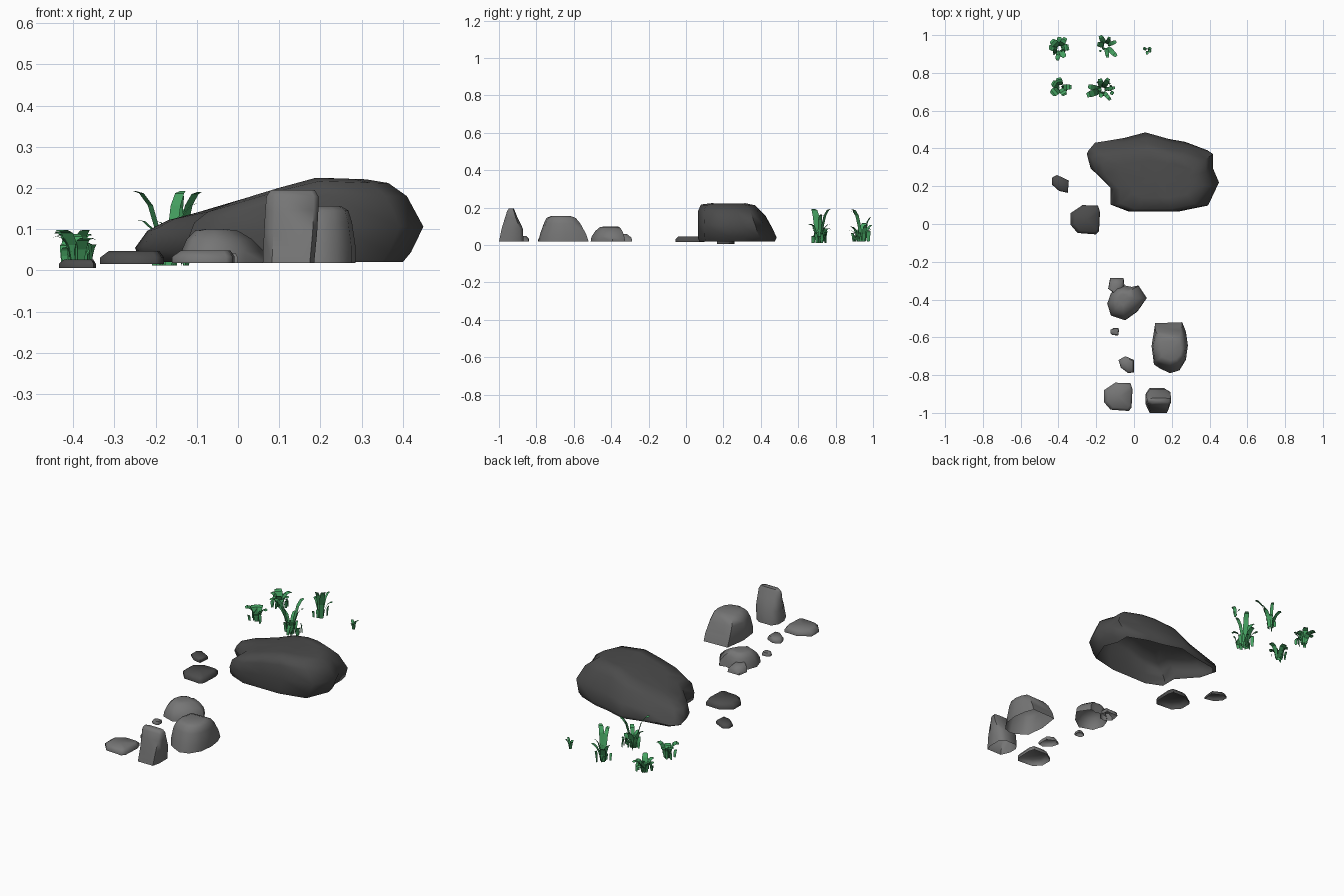
import bpy, bmesh, math, random
from mathutils import Vector

if "Cube" in bpy.data.objects:
    bpy.data.objects.remove(bpy.data.objects["Cube"])

random.seed(4)


def material(name, rgb):
    m = bpy.data.materials.new(name)
    m.diffuse_color = (*rgb, 1)
    m.use_nodes = True
    m.node_tree.nodes["Principled BSDF"].inputs["Base Color"].default_value = m.diffuse_color
    return m


DARK = material("dark_stone", (0.07, 0.07, 0.07))
GREY = material("grey_stone", (0.18, 0.18, 0.18))
GREEN = material("leaf_green", (0.06, 0.36, 0.12))


def finish(name, bm, mat, smooth):
    me = bpy.data.meshes.new(name)
    bm.to_mesh(me)
    bm.free()
    me.materials.append(mat)
    ob = bpy.data.objects.new(name, me)
    bpy.context.collection.objects.link(ob)
    if smooth:
        bpy.ops.object.select_all(action='DESELECT')
        ob.select_set(True)
        bpy.context.view_layer.objects.active = ob
        bpy.ops.object.shade_smooth_by_angle(angle=math.radians(60))
    return ob


def rock(name, mat, outline, levels, height=None):
    """Open-bottomed shell: the outline is fitted to each level (z, x0, x1, y0, y1)."""
    bm = bmesh.new()
    xs, ys = [p[0] for p in outline], [p[1] for p in outline]
    ax, bx, ay, by = min(xs), max(xs), min(ys), max(ys)
    zf = lambda z, x: z if height is None else 0.02 + z * (height(x) - 0.02)
    rings = []
    for z, x0, x1, y0, y1 in levels:
        ring = []
        for px, py in outline:
            x = x0 + (px - ax) / (bx - ax) * (x1 - x0)
            y = y0 + (py - ay) / (by - ay) * (y1 - y0)
            ring.append(bm.verts.new((x, y, zf(z, x))))
        rings.append(ring)
    n = len(outline)
    for a, b in zip(rings, rings[1:]):
        for i in range(n):
            j = (i + 1) % n
            bm.faces.new((a[i], a[j], b[j], b[i]))
    z, x0, x1, y0, y1 = levels[-1]
    cx, cy = (x0 + x1) / 2, (y0 + y1) / 2
    c = bm.verts.new((cx, cy, zf(z, cx)))
    for i in range(n):
        bm.faces.new((rings[-1][i], rings[-1][(i + 1) % n], c))
    bmesh.ops.recalc_face_normals(bm, faces=bm.faces)
    return finish(name, bm, mat, True)


# Large sloping boulder, its top following a height profile along x
PROFILE = [(-.25, .10), (-.22, .115), (-.06, .15), (.08, .195), (.19, .225), (.34, .22), (.46, .22)]


def boulder_height(x):
    for (xa, za), (xb, zb) in zip(PROFILE, PROFILE[1:]):
        if x <= xb:
            return za + (zb - za) * (x - xa) / (xb - xa)
    return PROFILE[-1][1]


rock("large_boulder", DARK,
     [(-.245, .39), (-.21, .43), (-.05, .455), (.07, .485), (.2, .45), (.29, .435), (.415, .39),
      (.415, .31), (.447, .23), (.39, .1), (.23, .065), (.1, .065), (-.02, .065), (-.12, .105),
      (-.12, .2), (-.225, .31)],
     [(0, -.22, .40, .07, .475), (.12, -.24, .42, .065, .485), (.43, -.25, .45, .065, .46),
      (.8, -.22, .41, .065, .425), (.96, -.17, .365, .08, .395), (1, -.08, .31, .14, .34)],
     boulder_height)

# Flat stones
SLAB = [(-.16, -.88), (-.1, -.84), (-.02, -.843), (-.01, -.875), (-.015, -.97), (-.03, -.987),
        (-.125, -.98), (-.16, -.94)]
CHIP = [(-.43, .245), (-.405, .26), (-.347, .23), (-.352, .167), (-.395, .177), (-.43, .21)]
SMALL = [(-.082, -.72), (-.045, -.70), (0, -.72), (0, -.785), (-.03, -.79), (-.07, -.76)]


def flat(name, mat, outline, x0, x1, y0, y1, z0, z1):
    w, d = x1 - x0, y1 - y0
    rock(name, mat, outline,
         [(z0, x0, x1, y0, y1), (z0 + .5 * (z1 - z0), x0, x1, y0, y1),
          (z1, x0 + .14 * w, x1 - .07 * w, y0 + .09 * d, y1 - .09 * d)])


flat("flat_stone_a", DARK, SLAB, -.335, -.18, -.055, .10, .015, .047)
flat("flat_stone_b", DARK, CHIP, -.435, -.345, .165, .26, .006, .026)
flat("flat_stone_c", GREY, SLAB, -.16, -.008, -.99, -.84, .018, .048)
flat("flat_stone_d", GREY, SMALL, -.082, 0, -.79, -.70, .018, .042)
flat("pebble", GREY, SLAB, -.125, -.08, -.59, -.55, .018, .036)

# Rounded stone with a small neighbour
rock("round_stone", GREY,
     [(-.14, -.425), (-.12, -.37), (-.09, -.34), (-.05, -.33), (-.01, -.338), (.025, -.33), (.07, -.395),
      (.02, -.465), (-.045, -.51), (-.12, -.485)],
     [(.018, -.142, .068, -.51, -.325), (.045, -.138, .065, -.505, -.33),
      (.075, -.125, .035, -.485, -.34), (.096, -.105, .0, -.46, -.355), (.1, -.08, -.03, -.43, -.37)])
rock("small_stone", GREY,
     [(-.125, -.29), (-.055, -.29), (-.05, -.33), (-.07, -.36), (-.1, -.365), (-.135, -.34)],
     [(.018, -.137, -.05, -.37, -.287), (.04, -.135, -.053, -.37, -.292), (.058, -.12, -.07, -.37, -.315)])

# Wide block
rock("wide_stone", GREY,
     [(.11, -.525), (.255, -.52), (.275, -.57), (.285, -.64), (.275, -.715), (.24, -.77), (.19, -.785),
      (.135, -.76), (.105, -.74), (.093, -.64)],
     [(.018, .095, .285, -.79, -.52), (.06, .093, .285, -.78, -.535), (.115, .1, .277, -.76, -.565),
      (.145, .115, .268, -.745, -.59), (.156, .14, .25, -.72, -.62)])

# Upright block
rock("upright_stone", GREY,
     [(.055, -.9), (.08, -.865), (.165, -.865), (.195, -.885), (.195, -.96), (.183, -1), (.08, -1), (.055, -.95)],
     [(.018, .06, .185, -1, -.868), (.09, .063, .192, -.985, -.873), (.145, .066, .195, -.968, -.9),
      (.18, .069, .195, -.957, -.914), (.195, .08, .186, -.948, -.921)])


def blade(bm, base, angle, reach, height, width):
    """Curved, tapering leaf strip with a drooping tip, rooted a little off the centre."""
    d = Vector((math.cos(angle), math.sin(angle), 0))
    s = Vector((-d.y, d.x, 0))
    prev = None
    for t, w in ((0, .7), (.3, .95), (.6, 1), (.85, .9), (1, .6)):
        z = height * math.sin(t * 1.9) if reach > .7 * height else height * math.sin(t * math.pi / 2)
        c = Vector(base) + d * reach * (.2 + .8 * t ** 1.7) + Vector((0, 0, z))
        cur = [bm.verts.new(c - s * width * w / 2), bm.verts.new(c + s * width * w / 2)]
        if prev:
            bm.faces.new((prev[0], prev[1], cur[1], cur[0]))
        prev = cur


def clump(name, base, leaves, extra, spread, tall):
    """Listed leaves (degrees, reach, height, width) plus random short ones."""
    bm = bmesh.new()
    for deg, reach, h, w in leaves:
        blade(bm, base, math.radians(deg), reach, h, w)
    for i in range(extra):
        off = Vector((random.uniform(-1, 1), random.uniform(-1, 1), 0)) * spread * .8
        blade(bm, Vector(base) + off, random.uniform(0, 6.28), random.uniform(.2, .5) * spread,
              random.uniform(.5, 1) * tall, random.uniform(.012, .024))
    finish(name, bm, GREEN, False)


# Leafy plants behind the boulder
clump("low_plant_a", (-.395, .93, .018),
      [(135, .06, .075, .04), (60, .065, .07, .03), (10, .05, .06, .035), (-100, .065, .06, .025),
       (-60, .055, .08, .03), (175, .055, .065, .035), (90, .06, .05, .03)], 7, .05, .06)
clump("low_plant_b", (-.39, .725, .018),
      [(-140, .06, .08, .045), (0, .06, .075, .03), (100, .05, .07, .035), (-60, .05, .06, .035),
       (150, .05, .07, .04)], 6, .045, .06)
clump("tall_plant_a", (-.15, .945, .018),
      [(120, .06, .09, .028), (65, .05, .13, .018), (-45, .08, .172, .026), (20, .06, .09, .022),
       (-80, .065, .165, .022), (170, .045, .1, .03)], 4, .04, .06)
clump("tall_plant_b", (-.17, .71, .012),
      [(200, .085, .18, .036), (60, .07, .18, .028), (165, .075, .11, .03), (-50, .07, .1, .022),
       (10, .07, .15, .02), (100, .06, .1, .03), (-100, .04, .08, .025)], 12, .055, .06)
clump("tiny_sprout", (.07, .92, .018),
      [(30, .024, .05, .018), (150, .024, .045, .016), (270, .022, .04, .016), (340, .022, .055, .014)], 0, .02, .03)
